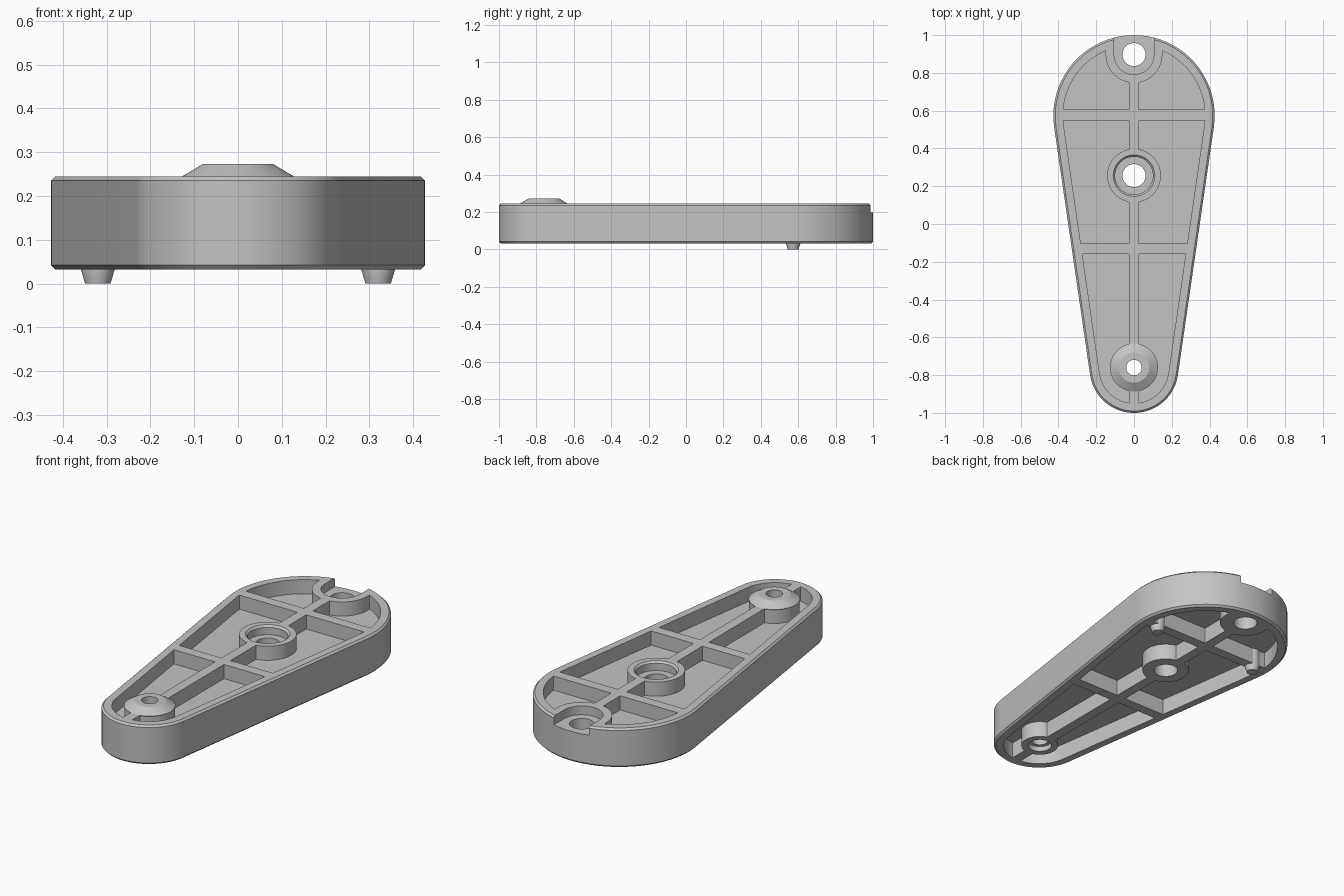
import bpy, bmesh, math

if "Cube" in bpy.data.objects:
    bpy.data.objects.remove(bpy.data.objects["Cube"])

grey = bpy.data.materials.new("matte_grey")
grey.use_nodes = True
colour = (0.55, 0.55, 0.55, 1)
grey.diffuse_color = colour
grey.node_tree.nodes["Principled BSDF"].inputs["Base Color"].default_value = colour

SEG = 72
BOTTOM, RIM = 0.032, 0.245
FLOOR_LOW, FLOOR_TOP = 0.12, 0.168
BACK_Y, BACK_R = 0.573, 0.427
FRONT_Y, FRONT_R = -0.765, 0.235
HOLES = {"back": 0.897, "middle": 0.256, "front": -0.76}


def loft(name, rings):
    """Solid skinned through closed rings listed from low to high."""
    bm = bmesh.new()
    loops = [[bm.verts.new(p) for p in ring] for ring in rings]
    n = len(loops[0])
    for low, high in zip(loops, loops[1:]):
        for i in range(n):
            j = (i + 1) % n
            bm.faces.new((low[i], low[j], high[j], high[i]))
    bm.faces.new(loops[0][::-1])
    bm.faces.new(loops[-1])
    bmesh.ops.recalc_face_normals(bm, faces=bm.faces)
    mesh = bpy.data.meshes.new(name)
    bm.to_mesh(mesh)
    bm.free()
    mesh.materials.append(grey)
    obj = bpy.data.objects.new(name, mesh)
    bpy.context.collection.objects.link(obj)
    return obj


def outline(inset, z):
    """Tapered plate outline: two arcs joined by tangent sides."""
    lean = math.asin((BACK_R - FRONT_R) / (BACK_Y - FRONT_Y))
    arcs = ((BACK_Y, BACK_R - inset, -lean, math.pi + lean),
            (FRONT_Y, FRONT_R - inset, math.pi + lean, 2 * math.pi - lean))
    steps = 40
    pts = []
    for cy, r, start, end in arcs:
        for i in range(steps + 1):
            a = start + (end - start) * i / steps
            pts.append((r * math.cos(a), cy + r * math.sin(a), z))
    return pts


def turned(name, profile, x, y):
    """Round solid from (radius, height) pairs."""
    angles = [2 * math.pi * i / SEG for i in range(SEG)]
    return loft(name, [[(x + r * math.cos(a), y + r * math.sin(a), z)
                        for a in angles] for r, z in profile])


def block(name, x0, x1, y0, y1, z0, z1):
    return loft(name, [[(x0, y0, z), (x1, y0, z), (x1, y1, z), (x0, y1, z)]
                       for z in (z0, z1)])


def combine(target, tool, operation="DIFFERENCE"):
    mod = target.modifiers.new(operation, "BOOLEAN")
    mod.operation = operation
    mod.solver = "EXACT"
    mod.object = tool
    bpy.context.view_layer.objects.active = target
    bpy.ops.object.modifier_apply(modifier=mod.name)
    bpy.data.objects.remove(tool)


def pocket(z0, z1, radii):
    """Recess cutter that leaves the ribs and hole bosses standing."""
    cutter = loft("pocket_cutter", [outline(0.051, z0), outline(0.051, z1)])
    low, high = z0 - 0.1, z1 + 0.1
    combine(cutter, block("long_rib", -0.027, 0.027, -1.2, 1.2, low, high))
    for y in (0.577, -0.131):
        combine(cutter, block("cross_rib", -1, 1, y - 0.028, y + 0.028, low, high))
    for key, r in radii.items():
        combine(cutter, turned("boss", [(r, low), (r, high)], 0, HOLES[key]))
    r = radii["back"]
    combine(cutter, block("boss_sides", -r, r, HOLES["back"], 1.2, low, high))
    return cutter


# Plate with chamfered rims, hollowed on both sides
body = loft("body", [outline(0.01, BOTTOM), outline(0, BOTTOM + 0.01),
                     outline(0, RIM - 0.01), outline(0.01, RIM)])
combine(body, pocket(FLOOR_TOP, 0.4, {"back": 0.15, "middle": 0.142, "front": 0.125}))
combine(body, pocket(-0.2, FLOOR_LOW, {"back": 0.13, "middle": 0.12, "front": 0.095}))

# Raised conical cap on the front boss
combine(body, turned("front_cap", [(0.11, 0.2), (0.127, RIM), (0.08, 0.273)],
                     0, HOLES["front"]), "UNION")

# Through holes, with a seat in the middle and an open notch at the back
combine(body, turned("seat", [(0.1, 0.195), (0.1, RIM - 0.01), (0.115, RIM + 0.005)],
                     0, HOLES["middle"]))
combine(body, turned("notch_end", [(0.105, 0.197), (0.105, 0.4)], 0, HOLES["back"]))
combine(body, block("notch", -0.105, 0.105, HOLES["back"], 1.2, 0.197, 0.4))
for key in ("back", "middle"):
    combine(body, turned("hole", [(0.061, -0.1), (0.061, 0.5)], 0, HOLES[key]))
combine(body, turned("front_hole", [(0.041, -0.1), (0.041, 0.5)], 0, HOLES["front"]))
combine(body, turned("front_recess", [(0.06, -0.1), (0.06, 0.06)], 0, HOLES["front"]))

# Tapered locating pegs underneath
parts = [body]
for side, x in (("left", 0.32), ("right", -0.32)):
    parts.append(turned(side + "_peg", [(0.029, 0), (0.0385, BOTTOM), (0.0385, FLOOR_LOW + 0.005)],
                        x, BACK_Y))

bpy.ops.object.select_all(action="DESELECT")
for obj in parts:
    obj.select_set(True)
bpy.context.view_layer.objects.active = body
bpy.ops.object.shade_smooth_by_angle(angle=math.radians(20))
